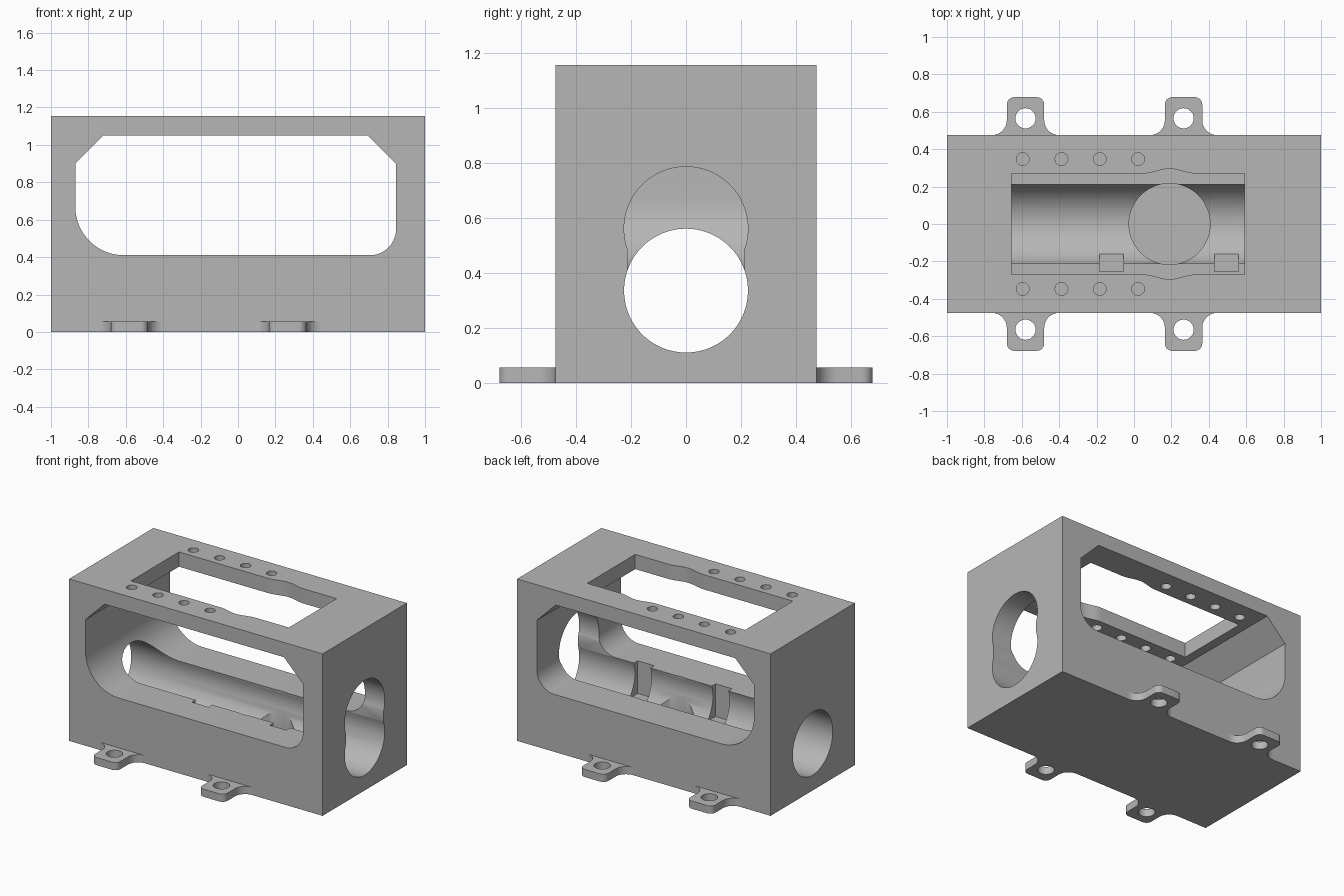
import bpy, bmesh, math

if "Cube" in bpy.data.objects:
    bpy.data.objects.remove(bpy.data.objects["Cube"])

grey = bpy.data.materials.new("plain grey")
grey.diffuse_color = (0.47, 0.47, 0.47, 1)
grey.use_nodes = True
grey.node_tree.nodes["Principled BSDF"].inputs["Base Color"].default_value = grey.diffuse_color


def arc(cx, cy, r, a0, a1, n=16):
    """Points along an arc, angles in degrees."""
    angles = [math.radians(a0 + (a1 - a0) * i / n) for i in range(n + 1)]
    return [(cx + r * math.cos(a), cy + r * math.sin(a)) for a in angles]


def circle(cx, cy, r, n=64):
    return arc(cx, cy, r, 0, 360, n)[:-1]


def rect(x0, y0, x1, y1):
    return [(x0, y0), (x1, y0), (x1, y1), (x0, y1)]


def prism(name, pts, axis, lo, hi):
    """Extrude a closed profile along an axis."""
    place = {"X": lambda a, b, t: (t, a, b),
             "Y": lambda a, b, t: (a, t, b),
             "Z": lambda a, b, t: (a, b, t)}[axis]
    bm = bmesh.new()
    low = [bm.verts.new(place(a, b, lo)) for a, b in pts]
    high = [bm.verts.new(place(a, b, hi)) for a, b in pts]
    bm.faces.new(low)
    bm.faces.new(high)
    n = len(pts)
    for i in range(n):
        j = (i + 1) % n
        bm.faces.new((low[i], low[j], high[j], high[i]))
    bmesh.ops.recalc_face_normals(bm, faces=bm.faces)
    mesh = bpy.data.meshes.new(name)
    bm.to_mesh(mesh)
    bm.free()
    mesh.materials.append(grey)
    ob = bpy.data.objects.new(name, mesh)
    bpy.context.collection.objects.link(ob)
    return ob


def activate(ob):
    bpy.ops.object.select_all(action='DESELECT')
    ob.select_set(True)
    bpy.context.view_layer.objects.active = ob


def cut(ob, pts, axis, lo, hi):
    """Subtract an extruded profile from an object."""
    cutter = prism("cutter", pts, axis, lo, hi)
    cutter.hide_render = True
    activate(ob)
    mod = ob.modifiers.new("cut", 'BOOLEAN')
    mod.operation = 'DIFFERENCE'
    mod.solver = 'EXACT'
    mod.object = cutter
    bpy.ops.object.modifier_apply(modifier=mod.name)
    bpy.data.objects.remove(cutter)


def smooth(ob):
    activate(ob)
    bpy.ops.object.shade_smooth_by_angle(angle=math.radians(30))


# Housing block
W, D, H = 1.0, 0.475, 1.155
housing = prism("housing", rect(-W, -D, W, D), "Z", 0, H)

# Side window: chamfered at the top, rounded at the bottom
window = (arc(-0.61, 0.67, 0.26, 180, 270) + arc(0.705, 0.55, 0.14, 270, 360)
          + [(0.845, 0.9), (0.695, 1.05), (-0.72, 1.05), (-0.87, 0.9)])
cut(housing, window, "Y", -0.7, 0.7)

# Long bore, open at both ends
R = 0.225
cut(housing, circle(0, 0.335, R, 96), "X", -1.2, 1.2)

# Upper port in the right wall, joined to the bore by a neck
port = arc(0, 0.56, R, -18.8, 198.8, 56) + [(-0.213, 0.39), (0.213, 0.39)]
cut(housing, port, "X", 0.6, 1.2)

# Top opening with a gentle bulge on both long edges
bulge = [(0.19 + 0.14 * t / 10, 0.27 + 0.0125 * (1 + math.cos(math.pi * t / 10)))
         for t in range(-10, 11)]
edge = [(-0.655, 0.27)] + bulge + [(0.59, 0.27)]
cut(housing, edge + [(x, -y) for x, y in reversed(edge)], "Z", 0.95, 1.3)

# Round pocket in the trough floor
cut(housing, circle(0.19, 0, 0.217), "Z", 0.09, 0.8)

# Notches in the front trough wall
for x in (-0.185, 0.43):
    cut(housing, rect(x, -0.255, x + 0.13, -0.12), "Z", 0.177, 0.6)

# Screw holes through the top plate
for x in (-0.595, -0.388, -0.183, 0.022):
    for y in (-0.347, 0.347):
        cut(housing, circle(x, y, 0.034, 32), "Z", 0.95, 1.3)
smooth(housing)

# Mounting tabs with filleted roots and rounded corners
half = arc(0.18, 0.08, 0.08, 270, 180, 10) + arc(0.06, 0.163, 0.04, 0, 90, 8)
outline = half + [(-x, y) for x, y in reversed(half)]
for side, s in (("front", -1), ("back", 1)):
    for end, cx in (("left", -0.58), ("right", 0.265)):
        pts = [(cx + x, s * (D + y)) for x, y in outline]
        tab = prism(f"{side}_{end}_tab", pts, "Z", 0, 0.055)
        cut(tab, circle(cx, s * (D + 0.09), 0.054, 40), "Z", -0.1, 0.2)
        smooth(tab)
